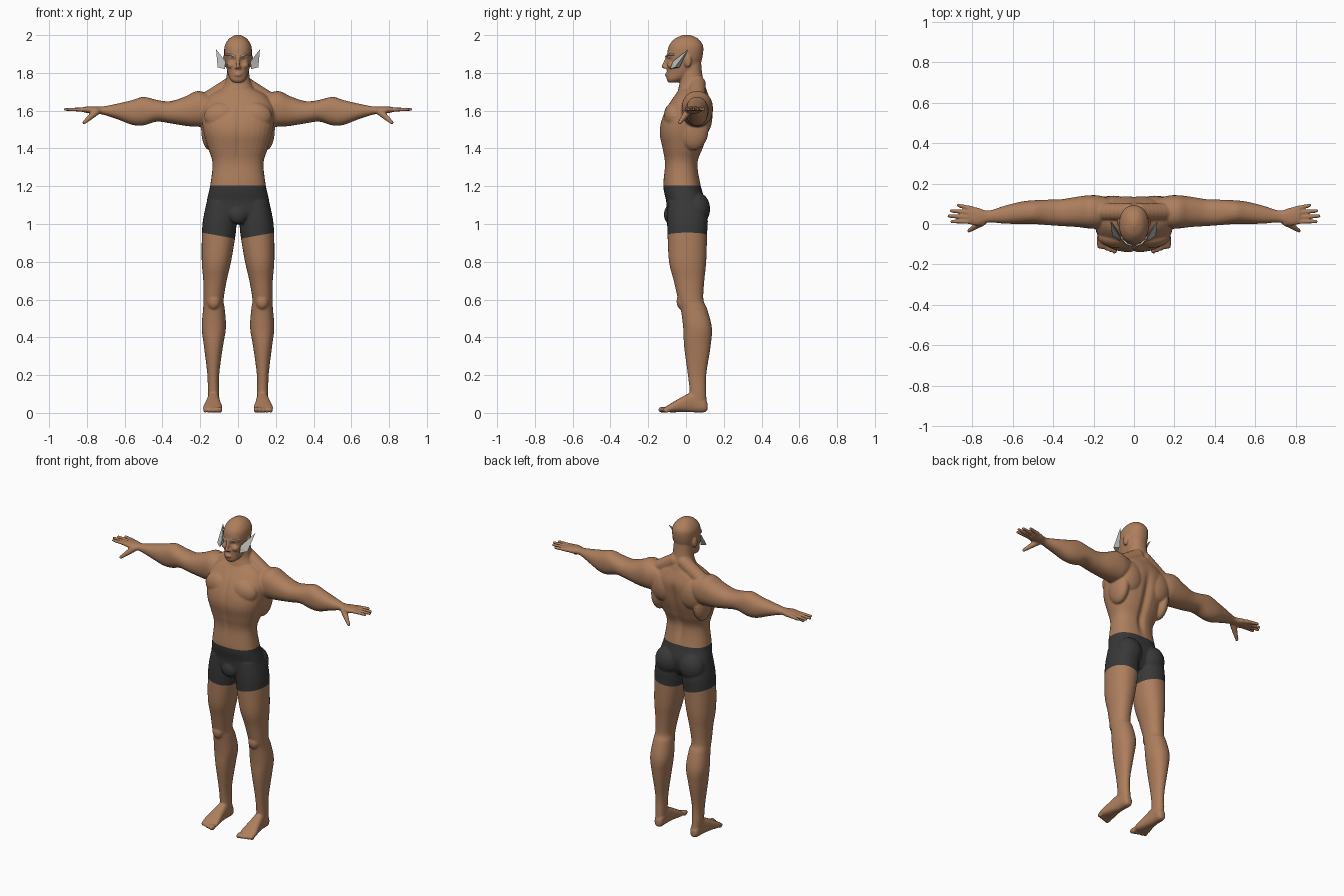
import bpy
import bmesh
from math import sin, cos, pi, exp, copysign
from mathutils import Matrix, Vector

default_cube = bpy.data.objects.get("Cube")
if default_cube:
    bpy.data.objects.remove(default_cube)


def make_material(name, colour, roughness=0.7):
    material = bpy.data.materials.new(name)
    material.use_nodes = True
    material.diffuse_color = (*colour, 1)
    shader = material.node_tree.nodes["Principled BSDF"]
    shader.inputs["Base Color"].default_value = (*colour, 1)
    shader.inputs["Roughness"].default_value = roughness
    return material


def add_object(name, data, *materials):
    obj = bpy.data.objects.new(name, data)
    bpy.context.scene.collection.objects.link(obj)
    for material in materials:
        data.materials.append(material)
    return obj


def spline(rows, steps=5):
    """Smoothly interpolate the rows of a section table."""
    result = []
    for i in range(len(rows) - 1):
        before, start = rows[max(i - 1, 0)], rows[i]
        end, after = rows[i + 1], rows[min(i + 2, len(rows) - 1)]
        for step in range(steps):
            t = step / steps
            result.append([b + t / 2 * (c - a + t * (2 * a - 5 * b + 4 * c - d
                           + t * (3 * (b - c) + d - a)))
                           for a, b, c, d in zip(before, start, end, after)])
    return result + [list(rows[-1])]


def loft(bm, axis, rows, power=2.2, sides=32):
    """Skin rounded sections; a row is (position, low a, high a, low b, high b)."""
    def bulge(value):
        return copysign(abs(value) ** (2 / power), value)

    rings = []
    for place, a0, a1, b0, b1 in spline(rows):
        ring = []
        for k in range(sides):
            angle = 2 * pi * k / sides
            point = [(a0 + a1) / 2 + (a1 - a0) / 2 * bulge(cos(angle)),
                     (b0 + b1) / 2 + (b1 - b0) / 2 * bulge(sin(angle))]
            point.insert(axis, place)
            ring.append(bm.verts.new(point))
        rings.append(ring)
    for low, high in zip(rings, rings[1:]):
        for k in range(sides):
            n = (k + 1) % sides
            bm.faces.new((low[k], low[n], high[n], high[k]))
    bm.faces.new(rings[0])
    bm.faces.new(rings[-1])


def ball(bm, centre, radii):
    bmesh.ops.create_icosphere(bm, subdivisions=3, radius=1,
                               matrix=Matrix.LocRotScale(Vector(centre), None, Vector(radii)))


def chain(bm, start, end, r0, r1, count=12):
    """Tapered rounded digit made of overlapping balls."""
    for i in range(count):
        t = i / (count - 1)
        ball(bm, Vector(start).lerp(Vector(end), t), [r0 + (r1 - r0) * t] * 3)


skin = make_material("brown skin", (.42, .21, .11))
cloth = make_material("charcoal cloth", (.04, .04, .042))
silver = make_material("silver", (.5, .5, .49), .5)
white = make_material("pale brow", (.7, .7, .68))

bm = bmesh.new()

# Left leg, from hip to ankle
loft(bm, 2, [(.03, .1, .155, .01, .112), (.1, .1, .16, .02, .107),
             (.2, .1, .162, .01, .107), (.35, .08, .18, -.01, .13),
             (.45, .064, .192, -.015, .137), (.55, .07, .185, -.028, .112),
             (.6, .076, .182, -.042, .092), (.7, .06, .184, -.065, .097),
             (.8, .037, .192, -.09, .107), (.95, .012, .191, -.098, .112),
             (1.03, .008, .184, -.1, .115), (1.12, .01, .165, -.095, .1)])
# Kneecap and glute
ball(bm, (.128, -.02, .59), (.035, .03, .045))
ball(bm, (.085, .055, 1.08), (.083, .073, .09))
# Left foot and toes
loft(bm, 1, [(-.12, .088, .18, .008, .025), (-.08, .083, .185, .003, .05),
             (-.02, .092, .172, .004, .085), (.04, .098, .16, .003, .11),
             (.095, .1, .155, .003, .08), (.114, .112, .143, .015, .05)], 2.5)
for i in range(5):
    size = .017 - .0015 * i
    ball(bm, (.096 + .0195 * i, -.122 + .005 * i, size), (size * .8, size * 1.5, size))

# Left arm, from inside the chest to the palm
loft(bm, 0, [(.1, .02, .12, 1.56, 1.67), (.17, -.02, .14, 1.52, 1.695),
             (.22, -.022, .142, 1.515, 1.703), (.28, -.015, .135, 1.52, 1.675),
             (.36, -.01, .122, 1.533, 1.65), (.43, -.005, .12, 1.542, 1.657),
             (.5, .0, .117, 1.522, 1.673), (.56, .0, .11, 1.525, 1.656),
             (.64, .002, .09, 1.555, 1.637), (.72, .008, .066, 1.58, 1.622),
             (.77, -.008, .08, 1.583, 1.623), (.82, .0, .086, 1.592, 1.62)])
# Fingers and thumb
for tip_x, tip_y, root_y in ((.9, .012, .012), (.914, .039, .033),
                             (.902, .066, .055), (.868, .092, .076)):
    chain(bm, (.8, root_y, 1.605), (tip_x, tip_y, 1.607), .0125, .009)
chain(bm, (.75, .01, 1.595), (.815, -.033, 1.537), .02, .01)

# Chest, shoulder blade and flank muscles
ball(bm, (.085, -.065, 1.57), (.095, .053, .075))
ball(bm, (.1, .09, 1.57), (.085, .05, .1))
ball(bm, (.15, .04, 1.5), (.045, .08, .11))
# Slope from neck to shoulder
chain(bm, (.03, .06, 1.74), (.17, .06, 1.65), .045, .045, 8)
# Ear, cheek, brow ridge and nostril
ball(bm, (.072, .01, 1.862), (.011, .02, .034))
ball(bm, (.036, -.07, 1.84), (.022, .03, .02))
chain(bm, (.012, -.093, 1.888), (.05, -.07, 1.892), .012, .01, 6)
ball(bm, (.009, -.105, 1.828), (.009, .011, .008))

# Mirror every paired part
pairs = bmesh.ops.duplicate(bm, geom=bm.verts[:] + bm.edges[:] + bm.faces[:])
for element in pairs["geom"]:
    if isinstance(element, bmesh.types.BMVert):
        element.co.x *= -1


def centred(rows):
    return [(z, -w, w, front, back) for z, w, front, back in rows]


# Torso
loft(bm, 2, centred([(1., .07, -.08, .06), (1.05, .16, -.1, .09), (1.12, .165, -.105, .1),
                     (1.2, .148, -.12, .08), (1.32, .135, -.112, .063),
                     (1.4, .158, -.125, .09), (1.48, .182, -.14, .118),
                     (1.55, .192, -.13, .133), (1.62, .19, -.1, .138),
                     (1.68, .15, -.06, .12), (1.72, .08, -.03, .1)]), 2.4)
ball(bm, (0, -.085, 1.05), (.05, .032, .05))
# Neck
loft(bm, 2, centred([(1.64, .11, -.06, .12), (1.7, .095, -.045, .112), (1.75, .068, -.033, .095),
                     (1.8, .059, -.03, .085), (1.86, .055, -.03, .08)]))
# Head, nose and lips
loft(bm, 2, centred([(1.748, .022, -.092, -.05), (1.765, .042, -.102, -.01),
                     (1.8, .055, -.102, .045), (1.85, .066, -.1, .077),
                     (1.9, .073, -.1, .09), (1.945, .07, -.09, .09),
                     (1.98, .048, -.06, .065), (1.997, .022, -.025, .032),
                     (2.002, .006, -.005, .01)]))
chain(bm, (0, -.1, 1.882), (0, -.119, 1.834), .008, .0105, 8)
ball(bm, (0, -.1, 1.79), (.022, .012, .011))

bmesh.ops.recalc_face_normals(bm, faces=bm.faces[:])
mesh = bpy.data.meshes.new("body")
bm.to_mesh(mesh)
bm.free()
body = add_object("body", mesh)

# Fuse the parts into one smooth skin
remesh = body.modifiers.new("fuse", "REMESH")
remesh.mode = "VOXEL"
remesh.voxel_size = .005
soften = body.modifiers.new("soften", "SMOOTH")
soften.factor = .5
soften.iterations = 5
bpy.context.view_layer.update()
fused = bpy.data.meshes.new_from_object(
    body.evaluated_get(bpy.context.evaluated_depsgraph_get()))
body.modifiers.clear()
body.data = fused
for material in (skin, cloth):
    fused.materials.append(material)

bm = bmesh.new()
bm.from_mesh(fused)
# Spine furrow, breastbone line and eye sockets
for vert in bm.verts:
    x, y, z = abs(vert.co.x), vert.co.y, vert.co.z
    if y > .03 and 1.15 < z < 1.75:
        vert.co.y -= .016 * exp(-(x / .022) ** 2 - ((z - 1.42) / .18) ** 4)
    elif y < -.04 and 1.25 < z < 1.7:
        vert.co.y += .006 * exp(-(x / .012) ** 2 - ((z - 1.47) / .16) ** 4)
    elif y < -.04 and z > 1.8:
        vert.co.y += .009 * exp(-((x - .03) / .014) ** 2 - ((z - 1.87) / .01) ** 2)

# Cut clean edges for the waistband and the slanted leg hems
waist, hem, slant = 1.205, .92, .18
for height, tilt in ((waist, 0), (hem, slant), (hem, -slant)):
    bmesh.ops.bisect_plane(bm, geom=bm.verts[:] + bm.edges[:] + bm.faces[:],
                           plane_co=(0, 0, height), plane_no=(tilt, 0, 1))
for face in bm.faces:
    centre = face.calc_center_median()
    face.smooth = True
    face.material_index = int(hem + slant * abs(centre.x) < centre.z < waist)
bm.to_mesh(fused)
bm.free()

# Pointed guards beside the ears
bm = bmesh.new()
for point in ((.116, .012, 1.925), (.108, -.058, 1.83), (.07, -.085, 1.82),
              (.066, -.07, 1.86), (.08, -.035, 1.828), (.105, .005, 1.91)):
    bm.verts.new(point)
bmesh.ops.convex_hull(bm, input=bm.verts[:])
bmesh.ops.recalc_face_normals(bm, faces=bm.faces[:])
mesh = bpy.data.meshes.new("ear_guards")
bm.to_mesh(mesh)
bm.free()
add_object("ear_guards", mesh, silver).modifiers.new("mirror", "MIRROR")

# Pale eyebrows
for side, label in ((1, "left"), (-1, "right")):
    curve = bpy.data.curves.new(label + "_eyebrow", "CURVE")
    curve.dimensions = "3D"
    curve.bevel_depth = .0045
    line = curve.splines.new("POLY")
    points = spline([(.012, -.106, 1.886), (.038, -.095, 1.896), (.064, -.063, 1.897)])
    line.points.add(len(points) - 1)
    for target, (x, y, z) in zip(line.points, points):
        target.co = (side * x, y, z, 1)
    add_object(label + "_eyebrow", curve, white)
